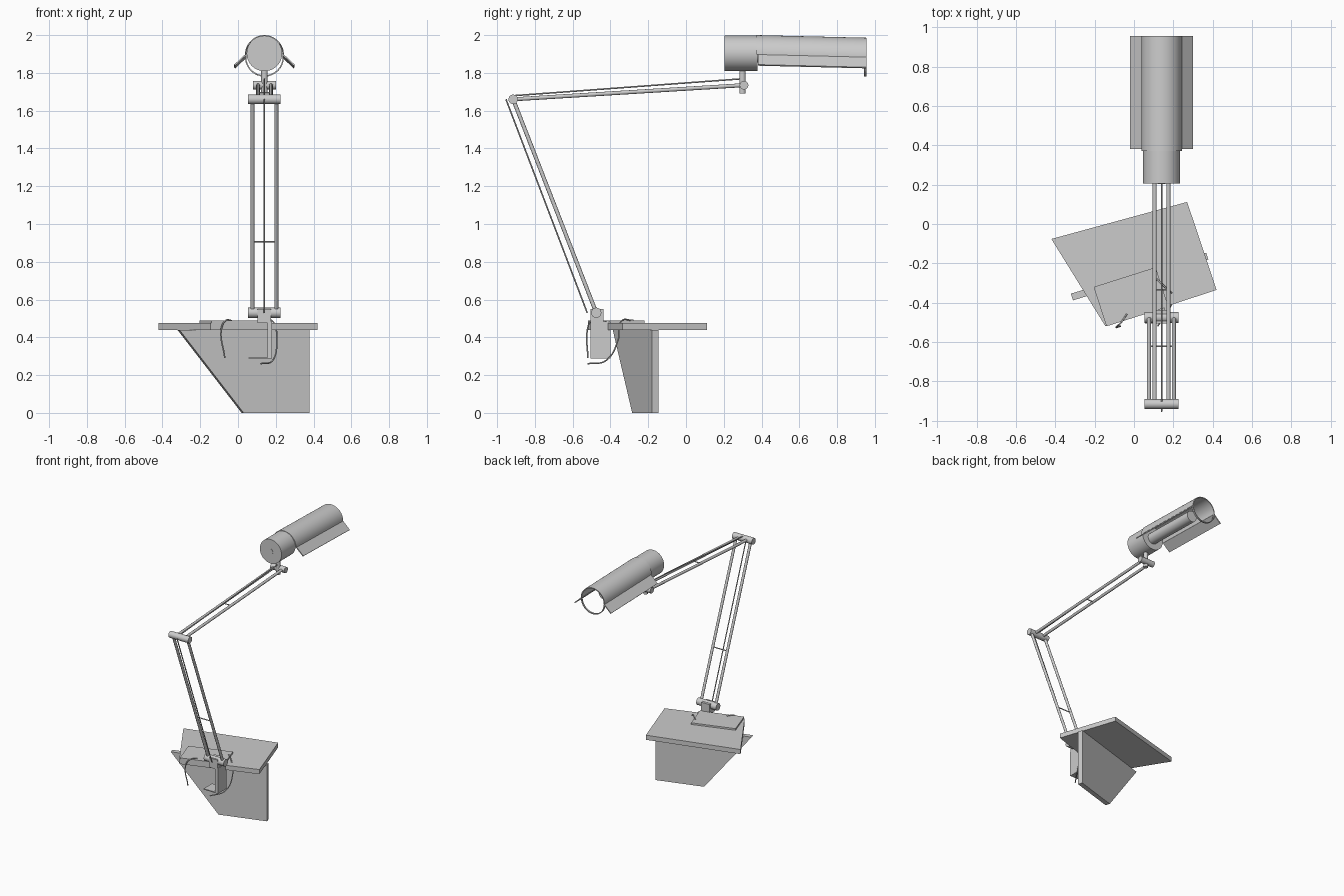
import bpy, bmesh, math
from mathutils import Vector

if "Cube" in bpy.data.objects:
    bpy.data.objects.remove(bpy.data.objects["Cube"])

grey = bpy.data.materials.new("light_grey")
grey.diffuse_color = (0.6, 0.6, 0.6, 1)
grey.use_nodes = True
grey.node_tree.nodes["Principled BSDF"].inputs["Base Color"].default_value = grey.diffuse_color
CX = 0.14  # x centre of the lamp


def finish(name, bm, smooth=False):
    bmesh.ops.recalc_face_normals(bm, faces=bm.faces)
    me = bpy.data.meshes.new(name)
    bm.to_mesh(me)
    bm.free()
    ob = bpy.data.objects.new(name, me)
    bpy.context.collection.objects.link(ob)
    me.materials.append(grey)
    if smooth:
        bpy.ops.object.select_all(action='DESELECT')
        ob.select_set(True)
        bpy.context.view_layer.objects.active = ob
        bpy.ops.object.shade_smooth_by_angle(angle=math.radians(35))
    return ob


def prism(name, pts, offset):
    """Extrude a flat outline by an offset vector."""
    bm = bmesh.new()
    f = bm.faces.new([bm.verts.new(p) for p in pts])
    r = bmesh.ops.extrude_face_region(bm, geom=[f])
    moved = [v for v in r["geom"] if isinstance(v, bmesh.types.BMVert)]
    bmesh.ops.translate(bm, verts=moved, vec=Vector(offset))
    return finish(name, bm)


def box(name, lo, hi):
    (x0, y0, z0), (x1, y1, z1) = lo, hi
    return prism(name, [(x0, y0, z0), (x1, y0, z0), (x1, y1, z0), (x0, y1, z0)],
                 (0, 0, z1 - z0))


def rod(name, a, b, r, seg=16):
    """Capped cylinder between two points."""
    a, b = Vector(a), Vector(b)
    bm = bmesh.new()
    bmesh.ops.create_cone(bm, cap_ends=True, segments=seg, radius1=r, radius2=r,
                          depth=(b - a).length)
    bm.transform(((b - a).to_track_quat('Z', 'Y')).to_matrix().to_4x4())
    bmesh.ops.translate(bm, verts=bm.verts, vec=(a + b) / 2)
    return finish(name, bm, True)


def cable(name, pts, r=0.004):
    cu = bpy.data.curves.new(name, 'CURVE')
    cu.dimensions = '3D'
    cu.bevel_depth, cu.bevel_resolution, cu.use_fill_caps = r, 2, True
    sp = cu.splines.new('BEZIER')
    sp.bezier_points.add(len(pts) - 1)
    for bp, p in zip(sp.bezier_points, pts):
        bp.co = p
        bp.handle_left_type = bp.handle_right_type = 'AUTO'
    ob = bpy.data.objects.new(name, cu)
    bpy.context.collection.objects.link(ob)
    cu.materials.append(grey)


# Table: skewed top, sloped support panel, thin mounting plate
prism("table_top", [(-0.42, -0.076, 0.44), (-0.145, -0.52, 0.44),
                    (0.42, -0.335, 0.44), (0.27, 0.112, 0.44)], (0, 0, 0.036))
prism("support_panel", [(-0.31, -0.388, 0.44), (0.03, -0.285, 0),
                        (0.378, -0.18, 0), (0.378, -0.18, 0.44)], (-0.011, 0.034, 0))
prism("mounting_plate", [(-0.205, -0.32, 0.476), (-0.14, -0.52, 0.476),
                         (0.175, -0.42, 0.476), (0.11, -0.22, 0.476)], (0, 0, 0.013))

# Clamp and post at the table edge
box("clamp_side", (0.155, -0.505, 0.29), (0.18, -0.40, 0.485))
box("clamp_lip", (0.055, -0.505, 0.287), (0.18, -0.40, 0.294))
box("clamp_post", (0.102, -0.505, 0.475), (0.175, -0.437, 0.55))

# Arm joints
base, elbow, wrist = (-0.475, 0.53), (-0.915, 1.66), (0.307, 1.735)
for name, (y, z), half, r in (("base_joint", base, 0.086, 0.027),
                              ("elbow_joint", elbow, 0.086, 0.025),
                              ("wrist_joint", wrist, 0.061, 0.023)):
    rod(name, (CX - half, y, z), (CX + half, y, z), r, 24)

# Arms: paired tubes, tension rod and a cross bar for each
for name, a, b, half, ta, tb, t in (
        ("lower_arm", base, elbow, 0.063, (-0.523, 0.53), (-0.953, 1.66), 0.333),
        ("upper_arm", elbow, wrist, 0.035, (-0.905, 1.68), (0.285, 1.768), 0.475)):
    for side, s in (("left", -1), ("right", 1)):
        rod(f"{name}_{side}_tube", (CX + s * half, *a), (CX + s * half, *b), 0.0105)
    rod(f"{name}_tension_rod", (CX, *ta), (CX, *tb), 0.004, 8)
    y, z = (p + (q - p) * t for p, q in zip(a, b))
    rod(f"{name}_cross_bar", (CX - half, y, z), (CX + half, y, z), 0.004, 8)

# Lamp stem and cylindrical housing
rod("head_stem", (CX, 0.299, 1.692), (CX, 0.299, 1.83), 0.017)
rod("lamp_housing", (CX, 0.205, 1.903), (CX, 0.378, 1.903), 0.094, 48)
rod("housing_button", (CX, 0.203, 1.903), (CX, 0.21, 1.903), 0.02, 24)

# Shade: thin half shell, slightly tilted, open underneath
Y0, Y1, Z0, Z1, R = 0.372, 0.955, 1.897, 1.883, 0.103
N = 32


def shell(name, start, sweep, y0, y1, thick, full=False):
    bm = bmesh.new()
    rows = []
    count = N if full else N + 1
    for i in range(count):
        ang = start + sweep * i / N
        row = []
        for r, y in ((R, y0), (R, y1), (R - thick, y1), (R - thick, y0)):
            zc = Z0 + (Z1 - Z0) * (y - Y0) / (Y1 - Y0)
            row.append(bm.verts.new((CX + r * math.cos(ang), y, zc + r * math.sin(ang))))
        rows.append(row)
    for i in range(N):
        p, q = rows[i], rows[(i + 1) % count]
        for k in range(4):
            bm.faces.new((p[k], p[(k + 1) % 4], q[(k + 1) % 4], q[k]))
    if not full:
        bm.faces.new(rows[0])
        bm.faces.new(rows[-1])
    finish(name, bm, True)


shell("lamp_shade", 0, math.pi, Y0, Y1, 0.005)
shell("shade_end_ring", 0, 2 * math.pi, 0.943, Y1, 0.007, True)

# Angled flaps along both shade edges
for side, s in (("left", -1), ("right", 1)):
    prism(f"{side}_flap", [(CX + s * 0.1, Y0 + 0.008, Z0 + 0.003),
                           (CX + s * 0.16, Y0 + 0.008, Z0 - 0.053),
                           (CX + s * 0.16, Y1, Z1 - 0.053),
                           (CX + s * 0.1, Y1, Z1 + 0.003)], (-s * 0.005, 0, -0.006))

# Tube bulb inside the shade
rod("bulb", (CX, 0.37, 1.897), (CX, 0.82, 1.888), 0.043, 32)

# Loose cables hanging over the table edge
cable("left_cable", [(-0.035, -0.455, 0.489), (-0.065, -0.50, 0.489),
                     (-0.087, -0.52, 0.45), (-0.07, -0.52, 0.29)])
cable("right_cable", [(0.115, -0.28, 0.49), (0.185, -0.345, 0.483), (0.205, -0.36, 0.385),
                      (0.185, -0.42, 0.28), (0.12, -0.52, 0.26)])
